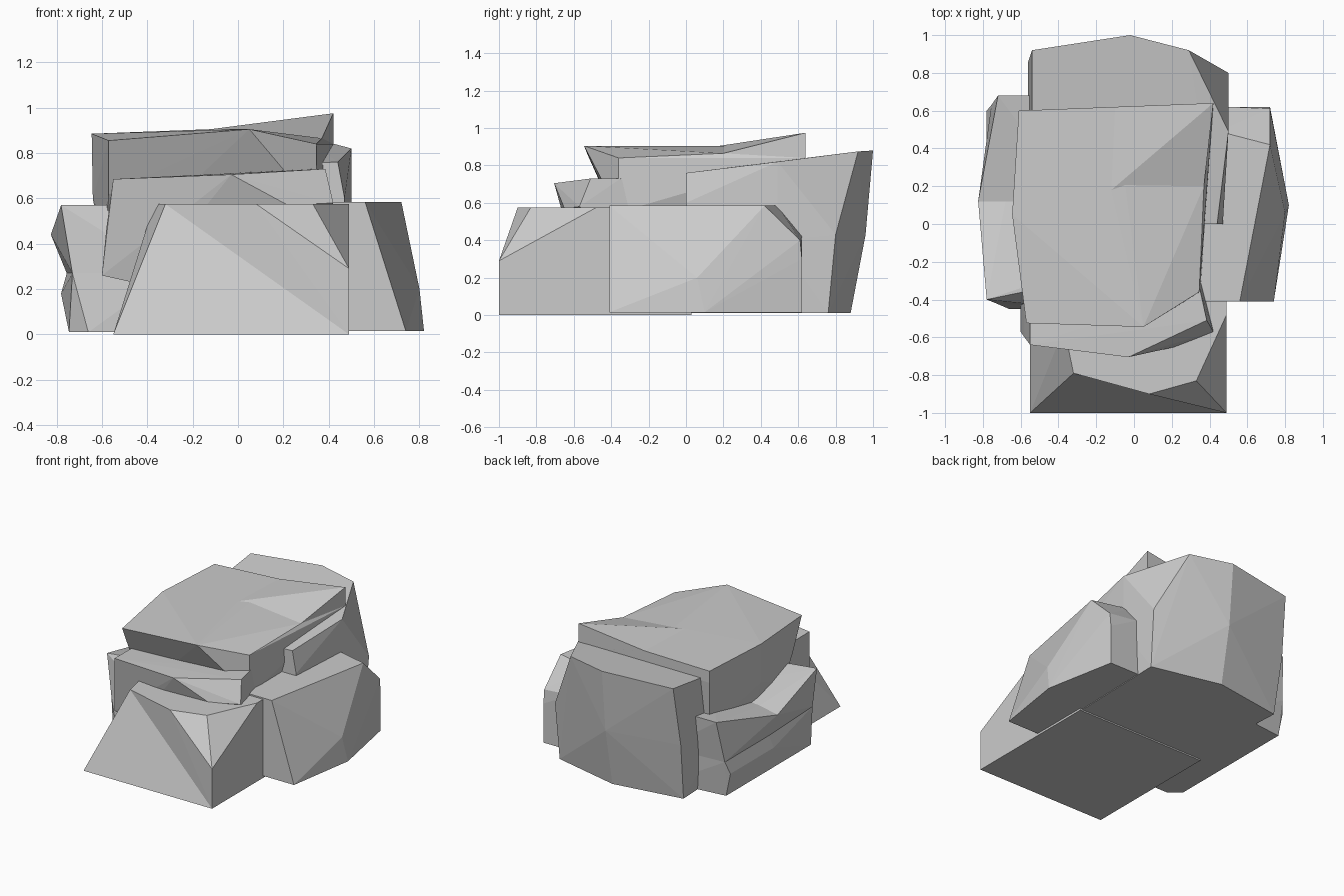
import bpy, bmesh

def rock(name, *lumps):
    """Flat-faced boulder: each lump is the convex hull of its corner points."""
    bm = bmesh.new()
    for lump in lumps:
        verts = [bm.verts.new(p) for p in lump]
        bmesh.ops.convex_hull(bm, input=verts)
    junk = [v for v in bm.verts if not v.link_faces]
    bmesh.ops.delete(bm, geom=junk, context='VERTS')
    bmesh.ops.recalc_face_normals(bm, faces=bm.faces)
    me = bpy.data.meshes.new(name)
    bm.to_mesh(me)
    bm.free()
    ob = bpy.data.objects.new(name, me)
    bpy.context.collection.objects.link(ob)
    return ob

def level(z, *xy):
    """Ring of points at one height."""
    return [(x, y, z) for x, y in xy]

# Wedge-shaped boulder at the front: sloping body plus the folded right corner
rock("front_rock",
     level(0, (-.55, -1), (.49, -1), (.49, .03), (-.55, .03))
     + level(.575, (-.37, -.55), (-.32, -.79), (.33, -.79), (.49, -.48), (.49, .03), (-.37, .03)),
     [(.49, -1, 0), (.49, -1, .29), (.49, -.4, 0)]
     + level(.575, (-.32, -.79), (.08, -.9), (.33, -.83), (.49, -.48)))

# Boulder on the right
rock("right_rock",
     level(.015, (.3, -.41), (.74, -.41), (.82, .1), (.72, .62), (.3, .62))
     + [(.8, .06, .2), (.72, .62, .3), (.5, .62, .42), (.72, .61, .4)]
     + level(.585, (.3, -.41), (.56, -.41), (.64, .1), (.72, .42), (.45, .49), (.3, .49)))

# Left boulder: two upper lumps dip where they meet, above a shallow notch
waist = level(.27, (-.73, -.42), (-.755, .12), (-.3, .12), (-.3, -.45))
waist_back = level(.27, (-.755, .12), (-.755, .63), (-.3, .66), (-.3, .12))
dip = [(-.825, .12, .44), (-.68, .12, .47), (-.3, .12, .5)]
rock("left_rock",
     waist + dip + level(.57, (-.78, -.4), (-.6, -.34), (-.3, -.3)),
     waist_back + dip + level(.57, (-.72, .68), (-.3, .68)),
     waist + waist_back + [(-.78, .1, .18), (-.78, .6, .18)]
     + level(.01, (-.66, -.45), (-.745, -.38), (-.745, .6), (-.3, .65), (-.3, -.45)))

# Tall boulder at the back
rock("back_rock",
     level(.01, (-.5, .03), (.47, .0), (.49, .76), (-.02, .88), (-.54, .8))
     + [(.5, .8, .43), (.5, .49, .4), (-.02, .96, .43), (-.56, .86, .43), (-.56, .3, .4)]
     + [(.47, 0, .6), (.44, 0, .76), (-.4, 0, .74), (.5, .49, .82), (.29, .92, .875),
        (-.02, 1, .88), (-.54, .92, .86), (-.54, .3, .78)])

# Thin slab leaning on the front boulder
rock("middle_slab",
     [(-.6, -.57, .26), (-.42, -.57, .22), (-.6, 0, .26), (.3, 0, .3)]
     + [(-.58, -.6, .47), (.22, -.65, .57), (.42, -.57, .58), (.35, -.3, .55)]
     + [(-.55, -.64, .685), (-.03, -.705, .705), (.385, -.51, .73), (.35, -.35, .73),
        (-.55, -.1, .68)])

# Overhanging cap rock: main block plus a corner rising at the back right
rock("cap_rock",
     [(-.61, .05, .43), (-.58, -.3, .45), (-.59, .57, .44), (.34, .5, .55),
      (.35, -.36, .55), (-.2, -.44, .67), (-.57, -.42, .62), (-.64, .05, .6)]
     + [(.42, .64, .84), (-.61, .6, .8), (.37, .2, .865), (.345, -.36, .84),
        (.05, -.545, .905), (-.57, -.525, .855), (-.645, .05, .885),
        (-.61, .6, .885), (-.12, .18, .905), (-.1, .62, .905)],
     [(-.12, .18, .905), (-.1, .62, .905), (.42, .64, .975), (.37, .2, .865),
      (.42, .64, .8), (.34, .5, .6), (-.1, .6, .7), (.0, .2, .7)])
